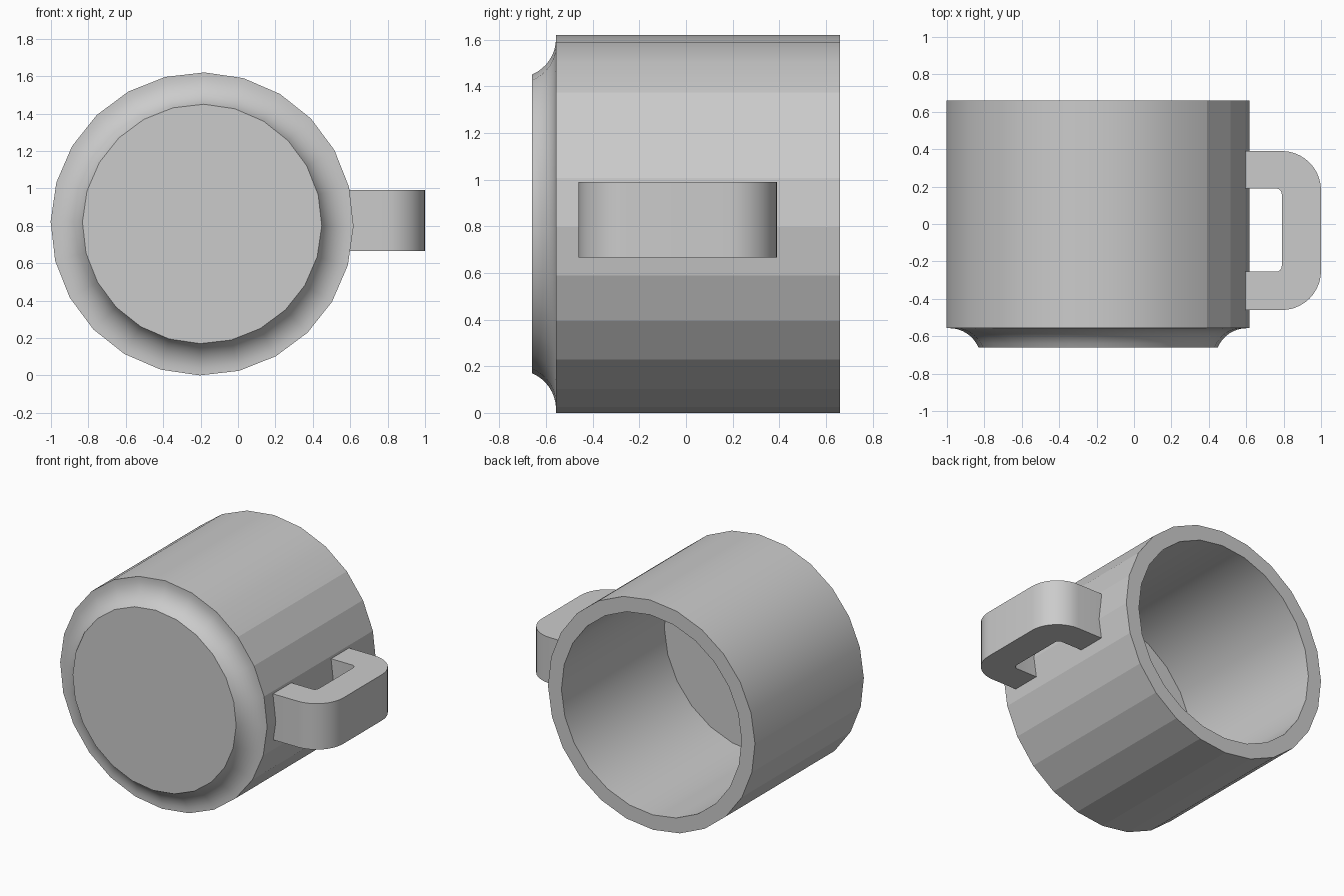
import bpy
import bmesh
from math import sin, cos, radians, pi

cube = bpy.data.objects.get("Cube")
if cube:
    bpy.data.objects.remove(cube, do_unlink=True)

SIDES = 24
CENTRE_X, CENTRE_Z = -0.192, 0.81

grey = bpy.data.materials.new("plain grey")
grey.use_nodes = True
colour = (0.6, 0.6, 0.6, 1)
grey.diffuse_color = colour
for node in grey.node_tree.nodes:
    if node.type == 'BSDF_PRINCIPLED':
        node.inputs["Base Color"].default_value = colour


def finish(bm, name):
    """Turn the bmesh into a smooth-shaded object with sharp corners."""
    bmesh.ops.recalc_face_normals(bm, faces=bm.faces)
    mesh = bpy.data.meshes.new(name)
    for face in bm.faces:
        face.smooth = True
    for edge in bm.edges:
        if edge.calc_face_angle(pi) > radians(30):
            edge.smooth = False
    bm.to_mesh(mesh)
    bm.free()
    mesh.materials.append(grey)
    obj = bpy.data.objects.new(name, mesh)
    bpy.context.collection.objects.link(obj)
    return obj


def arc(cx, cy, radius, start, end, steps):
    """Points along an arc, angles in degrees."""
    angles = [radians(start + (end - start) * i / steps) for i in range(steps + 1)]
    return [(cx + radius * cos(a), cy + radius * sin(a)) for a in angles]


# Cup body: (radius, y) profile with a hollow fillet at the foot
fillet = arc(0.795, -0.725, 0.168, 157, 90, 8)
profile = [(0.64, -0.66)] + fillet[1:] + [
    (0.81, -0.557), (0.81, 0.66), (0.705, 0.66), (0.705, -0.49)]

bm = bmesh.new()
rings = []
for r, y in profile:
    ring = []
    for i in range(SIDES):
        a = radians(89.1) + 2 * pi * i / SIDES
        ring.append(bm.verts.new((CENTRE_X + r * cos(a), y, CENTRE_Z + r * sin(a))))
    rings.append(ring)
for low, high in zip(rings, rings[1:]):
    for i in range(SIDES):
        j = (i + 1) % SIDES
        bm.faces.new((low[i], low[j], high[j], high[i]))
bm.faces.new(rings[0])      # foot
bm.faces.new(rings[-1])     # inner floor

# Crisp facets on the underside and the handle side of the outer wall
for a, b in zip(rings[-4], rings[-3]):
    if a.co.z < 0.85 or a.co.x > 0.35:
        bm.edges.get((a, b)).smooth = False
finish(bm, "cup_body")

# Handle: C-shaped outline extruded upwards
outline = [(0.58, -0.46)]
outline += arc(0.79, -0.25, 0.21, -90, 0, 10)
outline += arc(0.79, 0.18, 0.21, 0, 90, 10)
outline += [(0.58, 0.39), (0.58, 0.19)]
outline += arc(0.76, 0.16, 0.03, 90, 0, 4)
outline += arc(0.76, -0.225, 0.03, 0, -90, 4)
outline += [(0.58, -0.255)]

bm = bmesh.new()
base = bm.faces.new([bm.verts.new((x, y, 0.665)) for x, y in outline])
result = bmesh.ops.extrude_face_region(bm, geom=[base], use_keep_orig=True)
top = [v for v in result["geom"] if isinstance(v, bmesh.types.BMVert)]
bmesh.ops.translate(bm, verts=top, vec=(0, 0, 0.325))
finish(bm, "handle")
